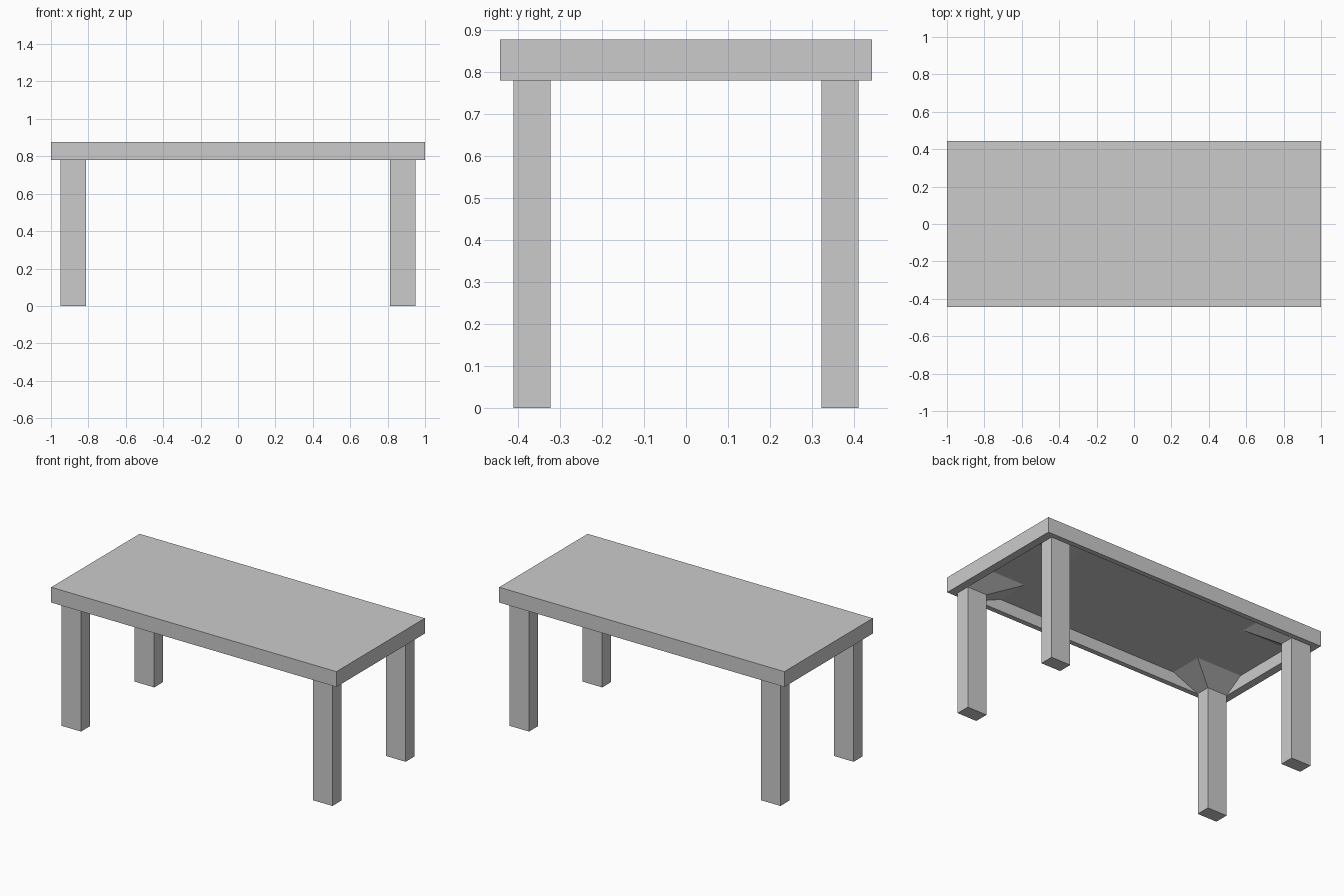
import bpy
import bmesh

if "Cube" in bpy.data.objects:
    bpy.data.objects.remove(bpy.data.objects["Cube"])


def loft(name, rings, cap_end=True):
    """Join stacked rectangles (x0, x1, y0, y1, z) into one flat-faced solid."""
    bm = bmesh.new()
    loops = []
    for x0, x1, y0, y1, z in rings:
        corners = ((x0, y0), (x1, y0), (x1, y1), (x0, y1))
        loops.append([bm.verts.new((x, y, z)) for x, y in corners])
    for a, b in zip(loops, loops[1:]):
        for i in range(4):
            j = (i + 1) % 4
            bm.faces.new((a[i], a[j], b[j], b[i]))
    bm.faces.new(loops[0])
    if cap_end:
        bm.faces.new(loops[-1])
    bmesh.ops.recalc_face_normals(bm, faces=bm.faces)
    mesh = bpy.data.meshes.new(name)
    bm.to_mesh(mesh)
    bm.free()
    obj = bpy.data.objects.new(name, mesh)
    bpy.context.collection.objects.link(obj)
    return obj


X, Y = 1.0, 0.443          # outer edge of the top
IX, IY = 0.95, 0.411       # inner face of the rim, outer face of the legs
LOW, CEIL, HIGH = 0.78, 0.855, 0.877

# Table top, hollowed underneath so that a thin rim hangs down
loft("table_top", [
    (-IX, IX, -IY, IY, CEIL),
    (-IX, IX, -IY, IY, LOW),
    (-X, X, -Y, Y, LOW),
    (-X, X, -Y, Y, HIGH),
])

# Square legs, flaring into corner braces inside the hollow
for side, sx in (("left", -1), ("right", 1)):
    for end, sy in (("front", -1), ("back", 1)):
        ox, oy = sx * IX, sy * IY
        loft(f"{end}_{side}_leg", [
            (ox, sx * 0.813, oy, sy * 0.322, 0.0),
            (ox, sx * 0.813, oy, sy * 0.322, LOW),
            (ox, sx * 0.635, oy, sy * 0.20, CEIL),
        ], cap_end=False)
